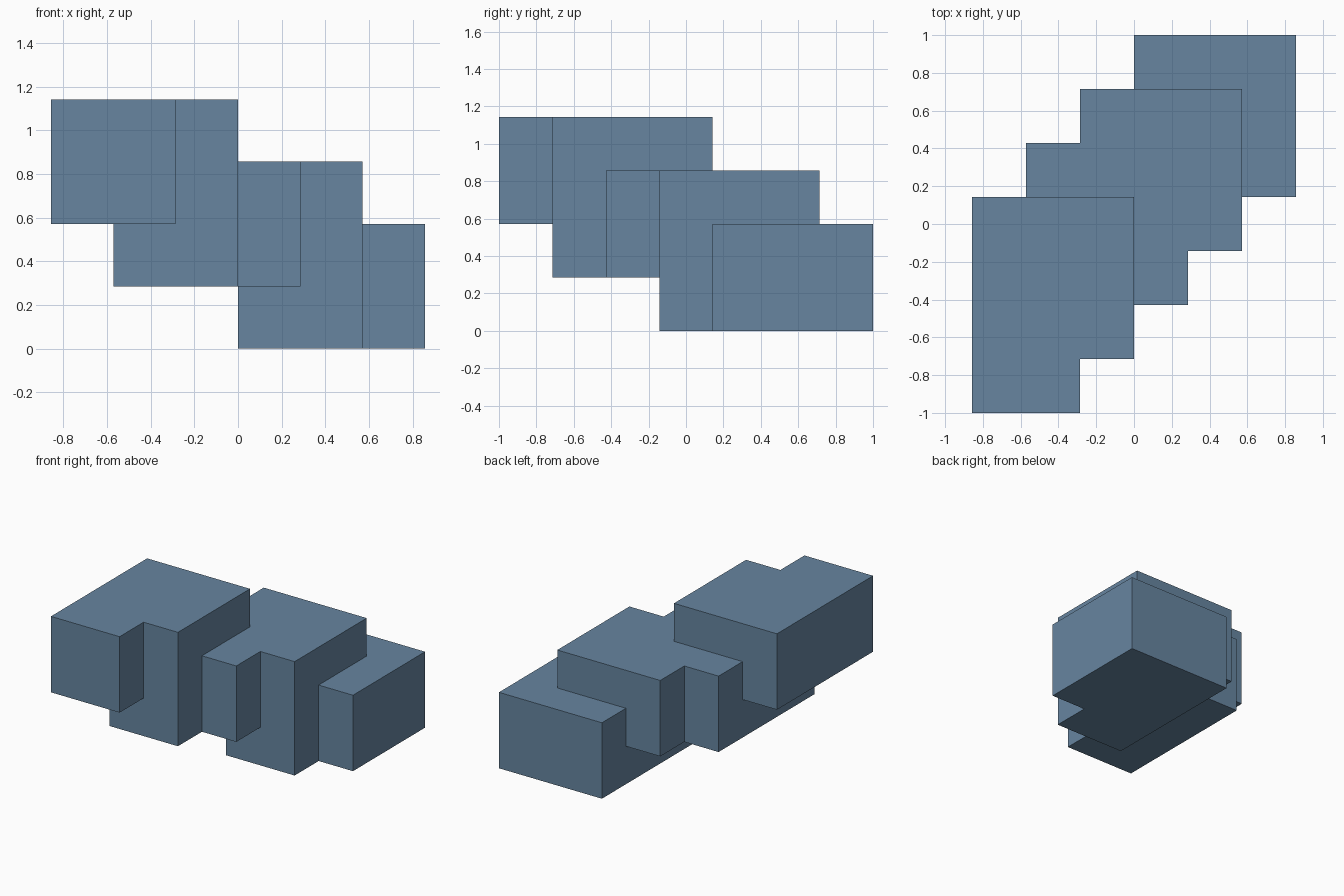
import bpy
import bmesh
from mathutils import Vector

default = bpy.data.objects.get("Cube")
if default:
    bpy.data.objects.remove(default, do_unlink=True)

UNIT = 2 / 7
SIZE = Vector((6, 7, 4))

# Slate blue material
slate = bpy.data.materials.new("slate_blue")
slate.use_nodes = True
colour = (0.135, 0.235, 0.352, 1)
slate.diffuse_color = colour
slate.node_tree.nodes["Principled BSDF"].inputs["Base Color"].default_value = colour


def tier(rows, first_row, bottom):
    """Cells of a two-unit-high slab; each row gives its (start, end) in x."""
    return {(x, first_row + i, z)
            for i, (start, end) in enumerate(rows)
            for x in range(start, end)
            for z in (bottom, bottom + 1)}


# Three overlapping tiers, climbing from back left to front right
low_tier = tier([(3, 5)] + [(3, 6)] * 3, 3, 0)
middle_tier = tier([(1, 3), (1, 4), (1, 5), (1, 5), (2, 5)], 1, 1)
high_tier = tier([(0, 2)] + [(0, 3)] * 3, 0, 2)
cells = low_tier | middle_tier | high_tier

# Outer skin: a face wherever a filled cell meets an empty one
bm = bmesh.new()
corners = {}


def corner(point):
    key = tuple(round(c) for c in point)
    if key not in corners:
        offset = Vector((SIZE.x / 2, SIZE.y / 2, 0))
        corners[key] = bm.verts.new((Vector(key) - offset) * UNIT)
    return corners[key]


for cell in sorted(cells):
    for axis in range(3):
        for sign in (-1, 1):
            step = Vector((0, 0, 0))
            step[axis] = sign
            if tuple(round(c) for c in Vector(cell) + step) in cells:
                continue
            u = Vector((0, 0, 0))
            u[(axis + 1) % 3] = 0.5
            v = step.cross(u)
            centre = Vector(cell) + Vector((0.5, 0.5, 0.5)) + step / 2
            bm.faces.new([corner(centre + d) for d in (-u - v, u - v, u + v, v - u)])

# Merge coplanar cells into clean flat faces
bmesh.ops.dissolve_limit(bm, angle_limit=0.02, verts=bm.verts[:], edges=bm.edges[:])
mesh = bpy.data.meshes.new("stepped_block")
bm.to_mesh(mesh)
bm.free()
mesh.materials.append(slate)
block = bpy.data.objects.new("stepped_block", mesh)
bpy.context.collection.objects.link(block)
